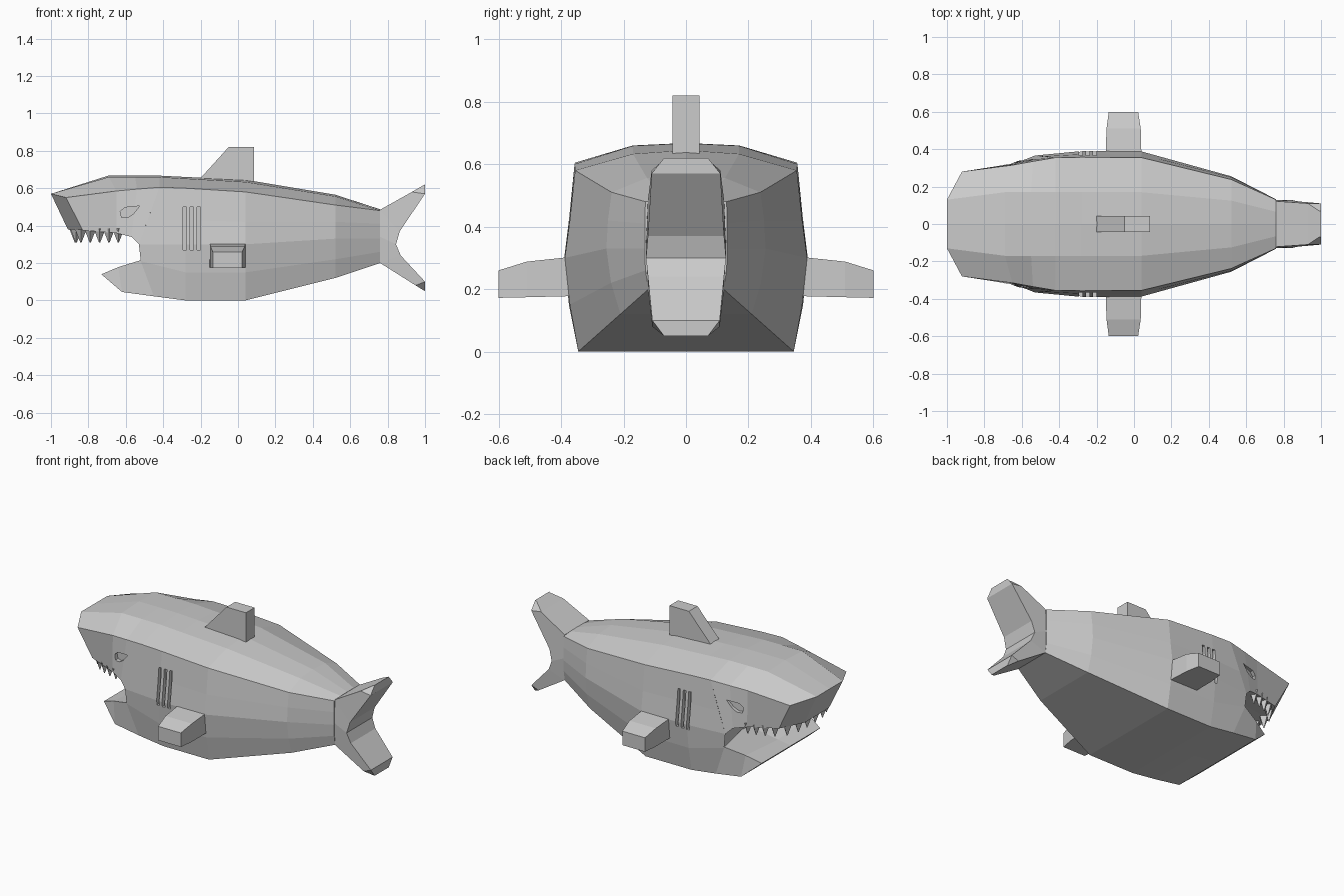
import bpy, bmesh
from mathutils import Matrix

if "Cube" in bpy.data.objects:
    bpy.data.objects.remove(bpy.data.objects["Cube"])


def finish(name, bm, merge=True):
    """Turn a half model into an object mirrored across y = 0."""
    bmesh.ops.recalc_face_normals(bm, faces=bm.faces)
    me = bpy.data.meshes.new(name)
    bm.to_mesh(me)
    bm.free()
    ob = bpy.data.objects.new(name, me)
    bpy.context.collection.objects.link(ob)
    m = ob.modifiers.new("mirror", 'MIRROR')
    m.use_axis = (False, True, False)
    m.use_mirror_merge = merge
    m.merge_threshold = 0.0005
    return ob


def skin(bm, rings, closed=False):
    """Loft between rings and close both ends with strips of quads."""
    vs = [[bm.verts.new(p) for p in r] for r in rings]
    n = len(vs[0])
    for a, b in zip(vs, vs[1:]):
        for i in range(n if closed else n - 1):
            j = (i + 1) % n
            bm.faces.new((a[i], a[j], b[j], b[i]))
    for r in (vs[0], vs[-1]):
        for i in range(n // 2 - 1):
            bm.faces.new((r[i], r[i + 1], r[n - 2 - i], r[n - 1 - i]))


def loft(name, rings, closed=False):
    bm = bmesh.new()
    skin(bm, rings, closed)
    return finish(name, bm, not closed)


def cut(ob, cutter):
    cutter.hide_render = True
    cutter.hide_viewport = False
    cutter.display_type = 'WIRE'
    b = ob.modifiers.new("cut", 'BOOLEAN')
    b.operation = 'DIFFERENCE'
    b.solver = 'EXACT'
    b.object = cutter


def section(x, top, *side):
    """Half section at x: centre top, side points, centre bottom."""
    return [(x, 0, top)] + [(x, y, z) for y, z in side] + [(x, 0, side[-1][1])]


# Body, from the back of the mouth to the tail root
body = loft("body", [
    [(-.42, 0, .667), (-.42, .17, .659), (-.42, .355, .605), (-.483, .362, .43),
     (-.53, .366, .30), (-.52, .364, .21), (-.45, .345, .022), (-.45, 0, .022)],
    section(-.28, .66, (.17, .651), (.357, .60), (.374, .43), (.39, .30), (.375, .15), (.345, 0)),
    section(.04, .645, (.17, .633), (.355, .58), (.372, .42), (.388, .30), (.372, .15), (.345, 0)),
    section(.52, .565, (.125, .556), (.238, .51), (.25, .42), (.255, .33), (.24, .22), (.21, .12)),
    section(.76, .487, (.065, .486), (.13, .48), (.132, .41), (.132, .33), (.13, .26), (.12, .20)),
])

# Head with upper jaw
head = loft("head", [
    [(-1, 0, .57), (-1, .13, .57), (-.92, .28, .55), (-.83, .262, .375), (-.91, .12, .38), (-.91, 0, .38)],
    [(-.69, 0, .668), (-.69, .17, .66), (-.65, .315, .585), (-.65, .322, .36), (-.66, .17, .37), (-.66, 0, .37)],
    [(-.55, 0, .668), (-.55, .17, .66), (-.54, .335, .595), (-.57, .35, .34), (-.56, .17, .36), (-.56, 0, .36)],
    [(-.42, 0, .667), (-.42, .17, .659), (-.42, .355, .605), (-.53, .366, .30), (-.42, .17, .34), (-.42, 0, .34)],
])

# Lower jaw
loft("lower_jaw", [
    [(-.73, 0, .14), (-.73, .29, .14), (-.723, .29, .133), (-.723, 0, .133)],
    [(-.64, 0, .155), (-.64, .322, .178), (-.62, .338, .045), (-.62, 0, .045)],
    [(-.42, 0, .19), (-.52, .364, .215), (-.45, .345, .022), (-.42, 0, .022)],
])

# Tail fin, lofted from upper tip to lower tip
tail = [(.99, .615, 1, .62, .07), (.93, .58, 1, .57, .11), (.76, .485, .865, .37, .122),
        (.76, .34, .845, .30, .128), (.76, .20, .87, .24, .122), (.95, .08, 1, .10, .108),
        (.99, .055, 1, .05, .07)]
loft("tail_fin", [[(a, 0, b), (a, w, b), (c, w, d), (c, 0, d)] for a, b, c, d, w in tail])

# Dorsal fin
loft("dorsal_fin", [[(a, 0, z), (a, .043, z), (b, .043, z), (b, 0, z)]
                    for a, b, z in ((-.222, .085, .63), (-.05, .085, .82))])

# Side fins
loft("side_fins", [[(a, y, lo), (b, y, lo), (b, y, hi), (a, y, hi)] for y, a, b, lo, hi in
                   ((.35, -.152, .04, .178, .305), (.51, -.147, .036, .174, .288),
                    (.6, -.135, .022, .172, .26))], closed=True)

# Teeth along the upper jaw
bm = bmesh.new()
for x, y in ((-.87, .04), (-.865, .12), (-.84, .195), (-.79, .245), (-.74, .27), (-.69, .288), (-.64, .30)):
    bmesh.ops.create_cone(bm, cap_ends=True, segments=4, radius1=.003, radius2=.032, depth=.075,
                          matrix=Matrix.Translation((x, y, .346)))
finish("teeth", bm, False)

# Gill slits
bm = bmesh.new()
for x in (-.285, -.247, -.209):
    skin(bm, [[(x + dx, .35, .27), (x + dx, .43, .27), (x + dx, .43, .50), (x + dx, .35, .50)]
              for dx in (-.009, .009)], closed=True)
cut(body, finish("gill_cutter", bm, False))

# Eye recesses
outline = [(-.63, .475), (-.605, .497), (-.525, .505), (-.56, .462), (-.59, .443), (-.622, .443)]
eye = loft("eye_cutter", [[(x, .335 + .3 * (x + .58) + d, z) for x, z in outline]
                          for d in (-.018, .06)], closed=True)
cut(head, eye)
